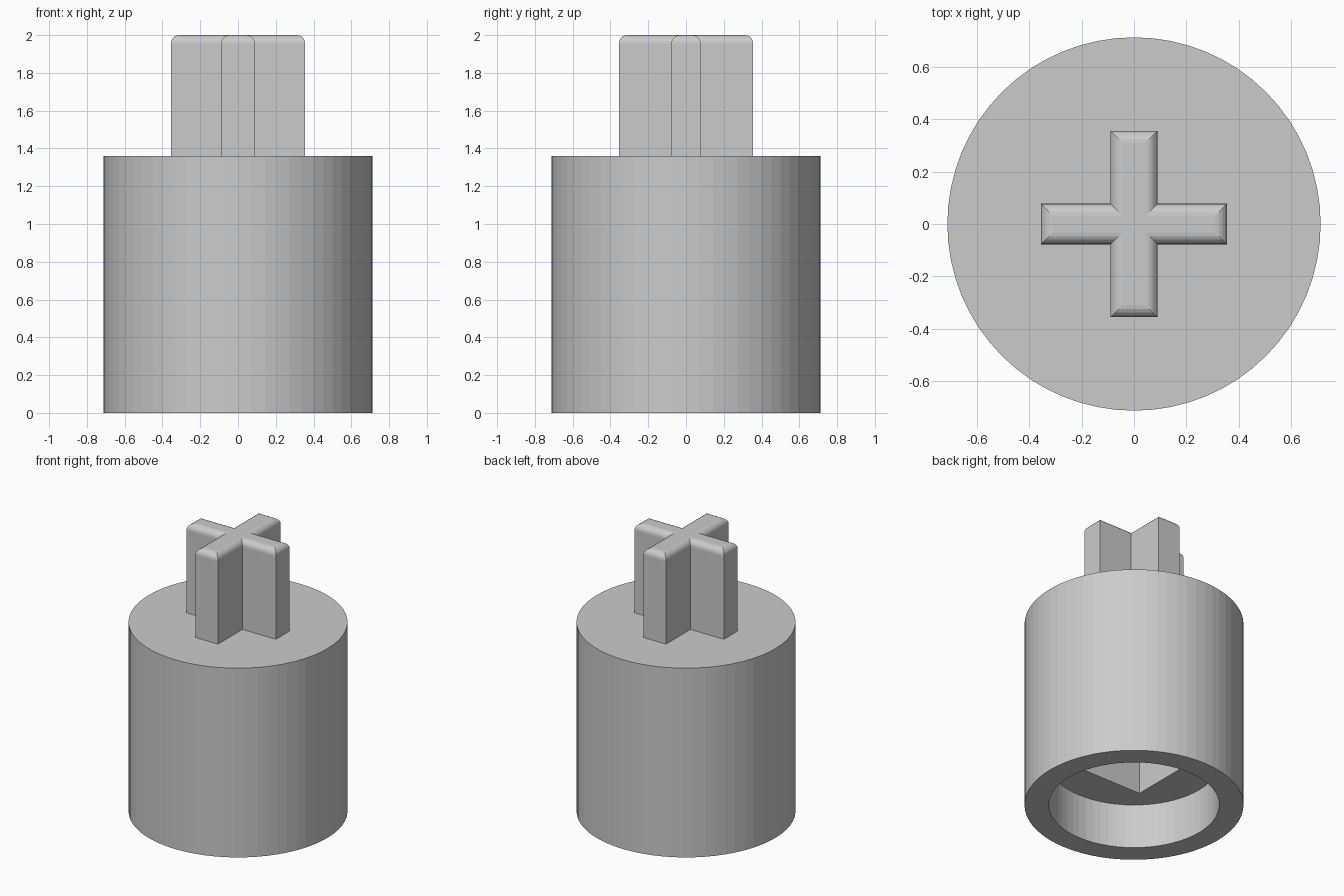
import bpy
import bmesh

BODY_R, BODY_TOP, TOP = 0.713, 1.36, 2.0
RECESS_R, RECESS_TOP = 0.555, 0.32
SOCKET_SIDE, SOCKET_TOP = 0.57, 0.9
ARM, HALF_X, HALF_Y = 0.356, 0.09, 0.078

cube = bpy.data.objects.get("Cube")
if cube:
    bpy.data.objects.remove(cube, do_unlink=True)


def cylinder(name, radius, bottom, top):
    bpy.ops.mesh.primitive_cylinder_add(
        vertices=64, radius=radius, depth=top - bottom,
        location=(0, 0, (bottom + top) / 2))
    obj = bpy.context.object
    obj.name = name
    return obj


def cut(target, cutter):
    mod = target.modifiers.new(cutter.name, 'BOOLEAN')
    mod.operation = 'DIFFERENCE'
    mod.solver = 'EXACT'
    mod.object = cutter
    bpy.context.view_layer.objects.active = target
    bpy.ops.object.modifier_apply(modifier=mod.name)
    bpy.data.objects.remove(cutter, do_unlink=True)


# Round body with a round recess and a square socket underneath
body = cylinder("body", BODY_R, 0, BODY_TOP)
cut(body, cylinder("recess_cutter", RECESS_R, -0.2, RECESS_TOP))
bpy.ops.mesh.primitive_cube_add(size=1, location=(0, 0, SOCKET_TOP / 2))
socket = bpy.context.object
socket.name = "socket_cutter"
socket.scale = (SOCKET_SIDE, SOCKET_SIDE, SOCKET_TOP)
bpy.ops.object.transform_apply(location=False, rotation=False, scale=True)
cut(body, socket)

# Cross-shaped stem, one quarter of the outline repeated in each quadrant
quarter = [(ARM, HALF_Y), (HALF_X, HALF_Y), (HALF_X, ARM)]
outline = []
for sx, sy in ((1, 1), (-1, 1), (-1, -1), (1, -1)):
    points = quarter if sx * sy > 0 else quarter[::-1]
    outline += [(sx * x, sy * y, BODY_TOP) for x, y in points]

bm = bmesh.new()
base = bm.faces.new([bm.verts.new(p) for p in outline])
extruded = bmesh.ops.extrude_face_region(bm, geom=[base])["geom"]
top_verts = [g for g in extruded if isinstance(g, bmesh.types.BMVert)]
bmesh.ops.translate(bm, verts=top_verts, vec=(0, 0, TOP - BODY_TOP))
# Rounded top rim
rim = [g for g in extruded if isinstance(g, bmesh.types.BMEdge)]
bmesh.ops.bevel(bm, geom=rim, offset=0.045, offset_type='OFFSET',
                segments=5, profile=0.5, affect='EDGES')
bmesh.ops.recalc_face_normals(bm, faces=bm.faces[:])
mesh = bpy.data.meshes.new("cross_stem")
bm.to_mesh(mesh)
bm.free()
stem = bpy.data.objects.new("cross_stem", mesh)
bpy.context.collection.objects.link(stem)
